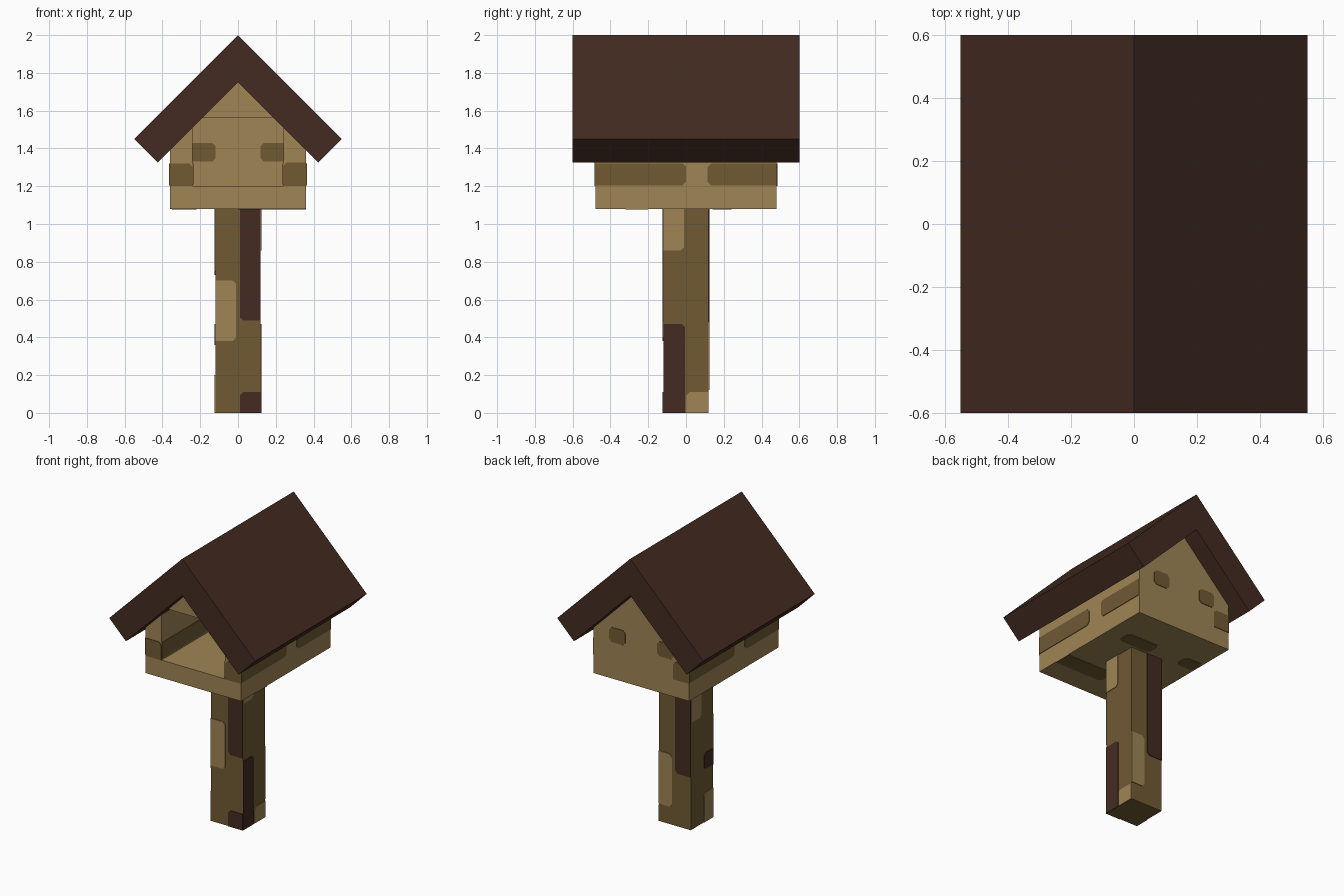
import bpy, bmesh
from mathutils import Vector

if "Cube" in bpy.data.objects:
    bpy.data.objects.remove(bpy.data.objects["Cube"])


def material(name, rgb):
    m = bpy.data.materials.new(name)
    m.diffuse_color = [(c / 255) ** 2.2 for c in rgb] + [1]
    m.use_nodes = True
    m.node_tree.nodes["Principled BSDF"].inputs["Base Color"].default_value = m.diffuse_color
    return m


LIGHT = material("light wood", (158, 132, 86))
MID = material("mid brown wood", (112, 90, 55))
DARK = material("dark brown wood", (69, 47, 38))
T = 0.004  # thickness of the painted grain plates


def finish(name, bm, mat):
    bmesh.ops.recalc_face_normals(bm, faces=bm.faces[:])
    me = bpy.data.meshes.new(name)
    bm.to_mesh(me)
    bm.free()
    me.materials.append(mat)
    ob = bpy.data.objects.new(name, me)
    bpy.context.collection.objects.link(ob)
    return ob


def prism(bm, pts, offset):
    """Extrude a closed loop of 3D points along an offset."""
    face = bm.faces.new([bm.verts.new(p) for p in pts])
    new = bmesh.ops.extrude_face_region(bm, geom=[face], use_keep_orig=True)
    verts = [g for g in new["geom"] if isinstance(g, bmesh.types.BMVert)]
    bmesh.ops.translate(bm, verts=verts, vec=offset)


def extrude_profile(name, xz, y0, y1, mat):
    bm = bmesh.new()
    prism(bm, [(x, y0, z) for x, z in xz], Vector((0, y1 - y0, 0)))
    return finish(name, bm, mat)


def rect(x0, x1, z0, z1):
    return [(x0, z0), (x1, z0), (x1, z1), (x0, z1)]


def grain(name, axis, sign, pos, bounds, patches, mat):
    """Thin plates on a flat side; corners are clipped unless they meet its border."""
    bu0, bu1, bv0, bv1 = bounds
    c = 0.018
    bm = bmesh.new()
    for u0, u1, v0, v1 in patches:
        loop = []
        for u, v, du, dv, flip in ((u0, v0, 1, 1, 0), (u1, v0, -1, 1, 1),
                                   (u1, v1, -1, -1, 0), (u0, v1, 1, -1, 1)):
            if u in (bu0, bu1) or v in (bv0, bv1):
                loop.append((u, v))
            else:
                pair = [(u, v + c * dv), (u + c * du, v)]
                loop += pair[::-1] if flip else pair
        place = {"x": lambda u, v: (pos, u, v),
                 "y": lambda u, v: (u, pos, v),
                 "z": lambda u, v: (u, v, pos)}[axis]
        off = Vector([sign * T if a == axis else 0 for a in "xyz"])
        prism(bm, [place(u, v) for u, v in loop], off)
    return finish(name, bm, mat)


# Post
extrude_profile("post", rect(-.12, .12, 0, 1.08), -.12, .12, MID)

# House: floor, walls and gable around an open front cavity
extrude_profile("floor", rect(-.36, .36, 1.08, 1.2), -.48, .48, LIGHT)
for side, s in (("left", -1), ("right", 1)):
    wall = [(s * .24, 1.2), (s * .36, 1.2), (s * .36, 1.39), (s * .24, 1.51)]
    extrude_profile(side + "_wall", wall, -.48, .48, LIGHT)
extrude_profile("back_wall", [(-.24, 1.2), (.24, 1.2), (.24, 1.51), (.19, 1.56),
                              (-.19, 1.56), (-.24, 1.51)], .36, .48, LIGHT)
extrude_profile("gable", [(-.19, 1.56), (.19, 1.56), (0, 1.75)], -.48, .48, LIGHT)

# Roof: the left slab overlaps the right one at the ridge
extrude_profile("roof_left", [(0, 2), (-.55, 1.45), (-.425, 1.325), (.125, 1.875)],
                -.6, .6, DARK)
extrude_profile("roof_right", [(.125, 1.875), (0, 1.75), (.425, 1.325), (.55, 1.45)],
                -.6, .6, DARK)

# Post grain
P = (-.12, .12, 0, 1.08)
grain("post_front_light", "y", -1, -.12, P, [(-.12, -.01, .38, .70)], LIGHT)
grain("post_front_dark", "y", -1, -.12, P,
      [(.01, .12, .49, 1.08), (.01, .12, 0, .11)], DARK)
grain("post_right_light", "x", 1, .12, P,
      [(-.12, -.01, .86, 1.08), (0, .12, 0, .11)], LIGHT)
grain("post_right_dark", "x", 1, .12, P, [(-.12, -.005, 0, .47)], DARK)
grain("post_back_light", "y", 1, .12, P, [(.02, .12, .12, .48)], LIGHT)
grain("post_back_dark", "y", 1, .12, P, [(-.12, -.005, .36, 1.08)], DARK)
grain("post_left_light", "x", -1, -.12, P,
      [(.01, .12, .73, 1.08), (-.12, -.02, 0, .2)], LIGHT)
grain("post_left_dark", "x", -1, -.12, P, [(-.12, -.02, .36, .47)], DARK)

# House grain
F = (-.36, .36, 1.2, 1.39)
S = (-.48, .48, 1.2, 1.39)
grain("front_grain", "y", -1, -.48, F,
      [(-.36, -.24, 1.2, 1.32), (.24, .36, 1.2, 1.325)], MID)
grain("back_grain", "y", 1, .48, F,
      [(-.36, -.24, 1.2, 1.32), (-.24, -.12, 1.33, 1.43), (.12, .24, 1.33, 1.43)], MID)
grain("right_grain", "x", 1, .36, S, [(-.48, 0, 1.205, 1.32), (.115, .48, 1.205, 1.32)], MID)
grain("left_grain", "x", -1, -.36, S, [(0, .48, 1.205, 1.32), (-.48, -.115, 1.205, 1.32)], MID)
grain("underside_grain", "z", -1, 1.08, (-.36, .36, -.48, .48),
      [(0, .24, .14, .24), (-.35, -.22, .14, .24), (0, .36, -.32, -.2)], MID)

# Cavity grain
grain("inner_back_grain", "y", -1, .36, (-.24, .24, 1.2, 1.56),
      [(-.24, -.12, 1.33, 1.43), (.12, .24, 1.33, 1.43)], MID)
for side, s in (("left", -1), ("right", 1)):
    grain("inner_" + side + "_grain", "x", -s, s * .24, (-.48, .36, 1.2, 1.51),
          [(-.48, 0, 1.21, 1.32), (.12, .36, 1.21, 1.32)], MID)
